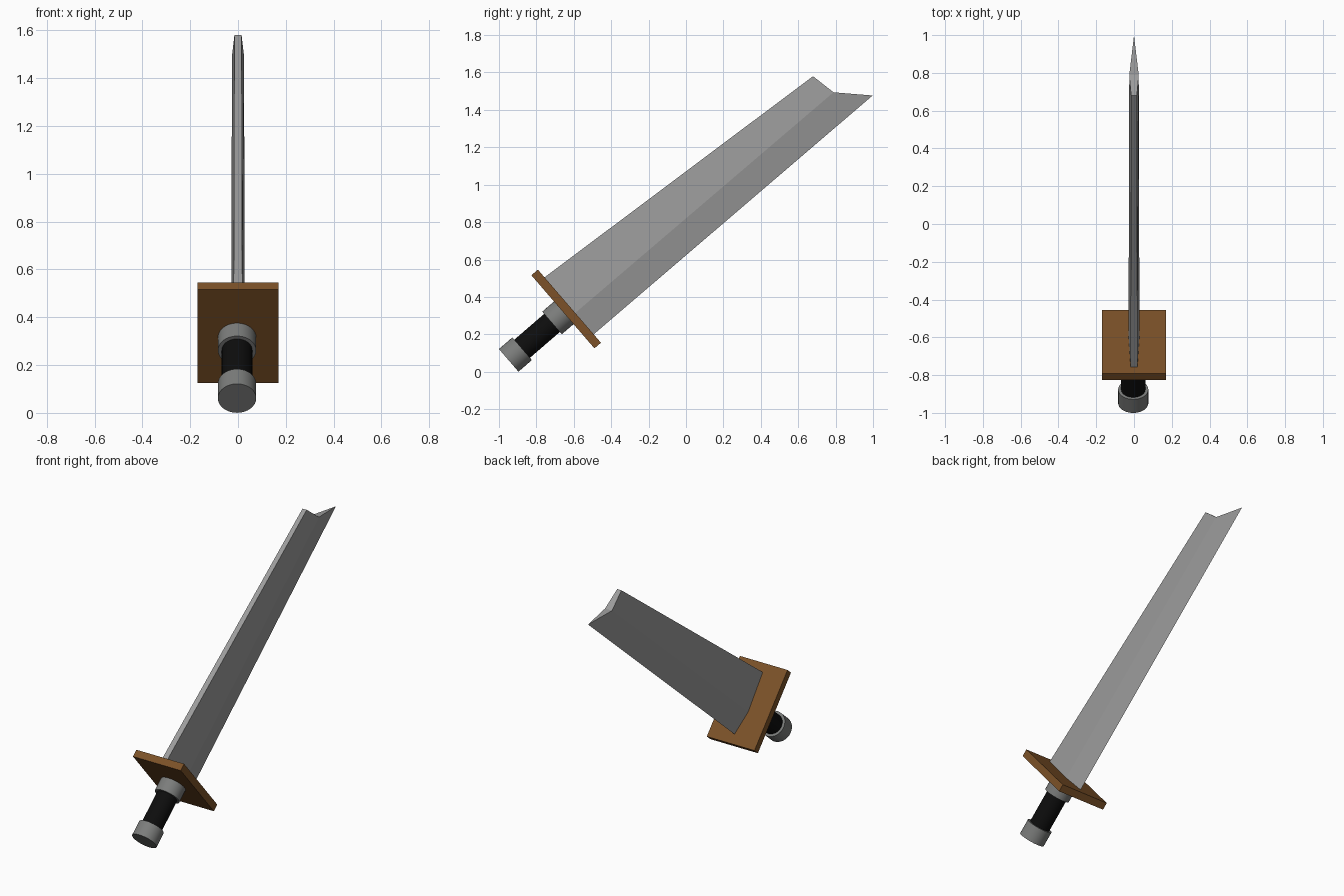
import bpy, math
from mathutils import Vector

if "Cube" in bpy.data.objects:
    bpy.data.objects.remove(bpy.data.objects["Cube"])

TILT = math.radians(40.8)                      # sword axis above the ground
AXIS = Vector((0, math.cos(TILT), math.sin(TILT)))
SIDE = Vector((0, -math.sin(TILT), math.cos(TILT)))
ROT = (TILT - math.pi / 2, 0, 0)
BUTT = Vector((-0.004, -0.948, 0.061))         # centre of the pommel end


def material(name, rgb):
    m = bpy.data.materials.new(name)
    m.diffuse_color = (*rgb, 1)
    m.use_nodes = True
    m.node_tree.nodes["Principled BSDF"].inputs["Base Color"].default_value = m.diffuse_color
    return m


brown = material("brown_wood", (0.2, 0.083, 0.021))
black = material("black_wrap", (0.004, 0.004, 0.004))
steel = material("blade_steel", (0.333, 0.333, 0.333))
iron = material("dark_iron", (0.2, 0.205, 0.2))


def rod(name, radius, start, end, mat):
    """Cylinder along the sword axis."""
    bpy.ops.mesh.primitive_cylinder_add(
        vertices=32, radius=radius, depth=end - start,
        location=BUTT + AXIS * (start + end) / 2, rotation=ROT)
    ob = bpy.context.object
    ob.name = name
    ob.data.materials.append(mat)
    bpy.ops.object.shade_smooth_by_angle(angle=math.radians(30))


# Handle
rod("pommel", 0.08, 0, 0.095, iron)
rod("grip", 0.064, 0.09, 0.315, black)
rod("collar", 0.08, 0.306, 0.395, iron)

# Guard plate
bpy.ops.mesh.primitive_cube_add(
    size=1, location=BUTT + AXIS * 0.412 + SIDE * 0.007, rotation=ROT)
guard = bpy.context.object
guard.name = "guard"
guard.location.x = 0
guard.scale = (0.34, 0.516, 0.046)
guard.data.materials.append(brown)


# Blade: five-sided section (flat spine, ridge, sharp edge), notched tip
def section(spine, spine_w, ridge, ridge_w, edge):
    return [(-spine_w, *spine), (spine_w, *spine), (ridge_w, *ridge),
            (0, *edge), (-ridge_w, *ridge)]


verts = (section((-0.764, 0.499), 0.018, (-0.596, 0.311), 0.029, (-0.495, 0.199))
         + section((0.679, 1.580), 0.015, (0.789, 1.494), 0.025, (0.998, 1.477)))
faces = [(i, (i + 1) % 5, (i + 1) % 5 + 5, i + 5) for i in range(5)]
faces += [(4, 3, 2, 1, 0), (5, 6, 7, 9), (9, 7, 8)]
mesh = bpy.data.meshes.new("blade")
mesh.from_pydata(verts, [], faces)
mesh.materials.append(steel)
blade = bpy.data.objects.new("blade", mesh)
bpy.context.collection.objects.link(blade)

# Make the blade normals face outwards
bpy.ops.object.select_all(action='DESELECT')
blade.select_set(True)
bpy.context.view_layer.objects.active = blade
bpy.ops.object.mode_set(mode='EDIT')
bpy.ops.mesh.select_all(action='SELECT')
bpy.ops.mesh.normals_make_consistent(inside=False)
bpy.ops.object.mode_set(mode='OBJECT')
